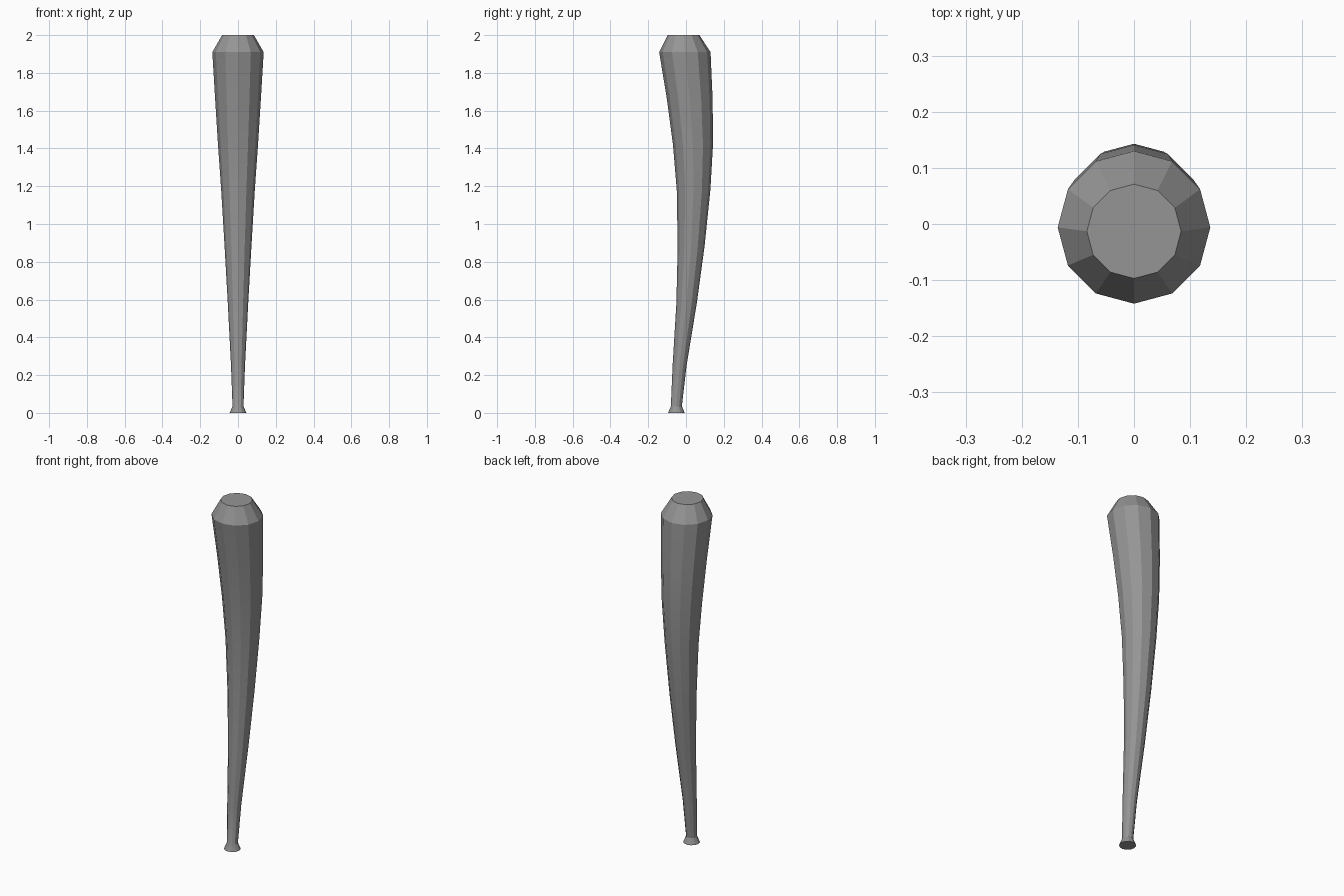
import bpy, bmesh, math

cube = bpy.data.objects.get("Cube")
if cube:
    bpy.data.objects.remove(cube, do_unlink=True)

SIDES = 12
# Rings of the bat: height, radius, y of the bent centre line
RINGS = [
    (0.0, 0.044, -0.051),
    (0.035, 0.029, -0.051),
    (0.25, 0.037, -0.034),
    (0.58, 0.054, 0.003),
    (0.88, 0.071, 0.027),
    (1.18, 0.089, 0.040),
    (1.42, 0.106, 0.037),
    (1.66, 0.121, 0.020),
    (1.91, 0.136, -0.006),
    (2.0, 0.084, -0.013),
]

# Plain grey
grey = bpy.data.materials.new("grey")
grey.use_nodes = True
colour = (0.3, 0.3, 0.3, 1)
grey.diffuse_color = colour
grey.node_tree.nodes["Principled BSDF"].inputs["Base Color"].default_value = colour

# Loft the rings into one curved, twelve-sided bat
bm = bmesh.new()
loops = []
for z, r, y in RINGS:
    angles = [math.tau * i / SIDES for i in range(SIDES)]
    loops.append([bm.verts.new((r * math.cos(a), y + r * math.sin(a), z)) for a in angles])
for low, high in zip(loops, loops[1:]):
    for i in range(SIDES):
        j = (i + 1) % SIDES
        bm.faces.new((low[i], low[j], high[j], high[i]))

# Knob and tip caps
bm.faces.new(loops[0][::-1])
bm.faces.new(loops[-1])

mesh = bpy.data.meshes.new("bat")
bm.to_mesh(mesh)
bm.free()
mesh.materials.append(grey)
bat = bpy.data.objects.new("bat", mesh)
bpy.context.collection.objects.link(bat)

# Smooth along the length, crisp between the sides
bpy.context.view_layer.objects.active = bat
bat.select_set(True)
bpy.ops.object.shade_smooth_by_angle(angle=math.radians(22))
